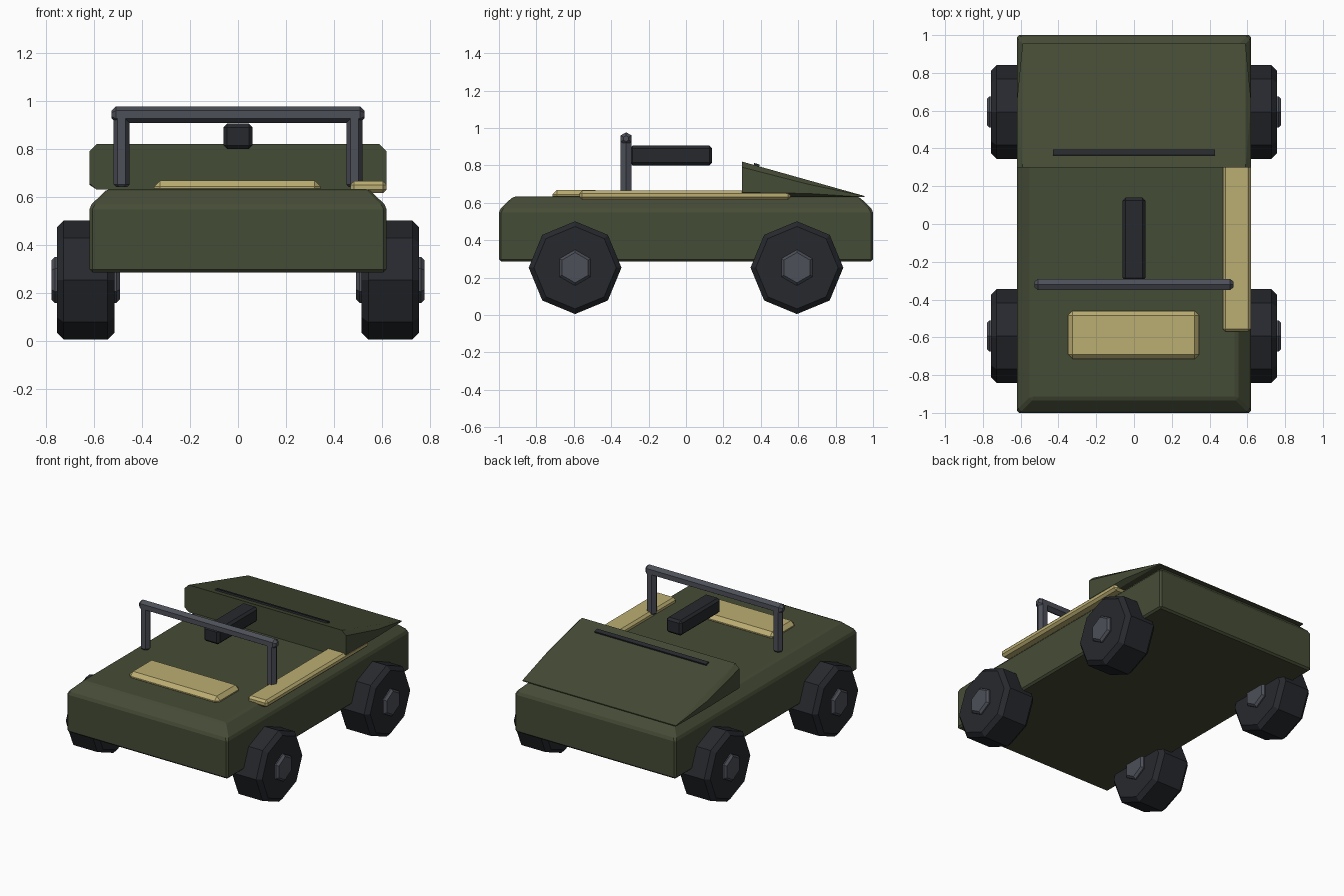
import bpy, bmesh, math
from mathutils import Matrix, Vector

if "Cube" in bpy.data.objects:
    bpy.data.objects.remove(bpy.data.objects["Cube"])


def material(name, rgb):
    m = bpy.data.materials.new(name)
    m.diffuse_color = (*rgb, 1)
    m.use_nodes = True
    m.node_tree.nodes["Principled BSDF"].inputs["Base Color"].default_value = m.diffuse_color
    return m


OLIVE = material("olive paint", (0.06, 0.072, 0.037))
TAN = material("tan padding", (0.5, 0.42, 0.17))
BLACK = material("dark rubber", (0.02, 0.022, 0.027))
STEEL = material("grey steel", (0.075, 0.08, 0.1))


def finish(name, bm, mat, bevel=0.0):
    bmesh.ops.recalc_face_normals(bm, faces=bm.faces)
    me = bpy.data.meshes.new(name)
    bm.to_mesh(me)
    bm.free()
    me.materials.append(mat)
    ob = bpy.data.objects.new(name, me)
    bpy.context.collection.objects.link(ob)
    if bevel:
        b = ob.modifiers.new("bevel", 'BEVEL')
        b.width = bevel
        b.segments = 1
        b.limit_method = 'ANGLE'
        b.angle_limit = math.radians(30)
    return ob


def box(name, lo, hi, mat, bevel=0.0):
    lo, hi = Vector(lo), Vector(hi)
    bm = bmesh.new()
    bmesh.ops.create_cube(bm, size=1, matrix=Matrix.Translation((lo + hi) / 2)
                          @ Matrix.Diagonal((*(hi - lo), 1)))
    return finish(name, bm, mat, bevel)


def prism(name, sides, r, length, centre, axis, mat, chamfer):
    """Low-poly cylinder with chamfered ends; a corner points up (x axis) or sideways (z axis)."""
    bm = bmesh.new()
    rings = []
    for x, rad in ((-length / 2, r - chamfer), (-length / 2 + chamfer, r),
                   (length / 2 - chamfer, r), (length / 2, r - chamfer)):
        ring = []
        for i in range(sides):
            a = 2 * math.pi * i / sides
            u, v = rad * math.sin(a), rad * math.cos(a)
            co = (x, u, v) if axis == 'X' else (v, u, x)
            ring.append(bm.verts.new(Vector(co) + Vector(centre)))
        rings.append(ring)
    for a, b in zip(rings, rings[1:]):
        for i in range(sides):
            j = (i + 1) % sides
            bm.faces.new((a[i], a[j], b[j], b[i]))
    bm.faces.new(rings[0])
    bm.faces.new(rings[-1])
    return finish(name, bm, mat)


def hull(name, points, mat, bevel=0.0):
    bm = bmesh.new()
    for p in points:
        bm.verts.new(p)
    bmesh.ops.convex_hull(bm, input=bm.verts)
    bmesh.ops.dissolve_limit(bm, angle_limit=0.01, verts=bm.verts, edges=bm.edges)
    return finish(name, bm, mat, bevel)


# Body tub with sloped shoulders
hull("body", [(sx * x, sy * y, z) for sx in (-1, 1) for sy in (-1, 1)
              for x, y, z in ((0.62, 1, 0.285), (0.62, 1, 0.56), (0.545, 0.925, 0.633))],
     OLIVE, 0.012)

# Wedge hood at the rear with chamfered sides
hull("hood", [(s * x, y, z) for s in (-1, 1) for x, y, z in (
    (0.59, 0.30, 0.63), (0.62, 0.30, 0.655), (0.62, 0.30, 0.79), (0.59, 0.30, 0.82),
    (0.62, 0.65, 0.65), (0.62, 0.65, 0.70), (0.59, 0.955, 0.63), (0.59, 0.955, 0.636))],
    OLIVE)

# Dark slot lying on the hood slope
slot = box("hood_slot", (-0.43, -0.015, -0.008), (0.43, 0.015, 0.008), BLACK)
slot.location = (0, 0.377, 0.801)
slot.rotation_euler.x = -math.atan2(0.184, 0.655)

# Padding: seat and one side board
box("seat", (-0.35, -0.715, 0.61), (0.345, -0.46, 0.668), TAN, 0.025)
box("side_board", (0.47, -0.57, 0.615), (0.62, 0.56, 0.665), TAN, 0.015)

# Roll bar
for s, side in ((-1, "left"), (1, "right")):
    prism(side + "_roll_post", 6, 0.034, 0.30, (s * 0.486, -0.32, 0.79), 'Z', STEEL, 0.012)
prism("roll_bar", 6, 0.034, 1.055, (0, -0.32, 0.943), 'X', STEEL, 0.018)

# Mounted beam behind the bar
box("mounted_beam", (-0.06, -0.30, 0.80), (0.06, 0.14, 0.905), BLACK, 0.015)

# Wheels and hubs
for s, side in ((-1, "left"), (1, "right")):
    for y, end in ((-0.593, "front"), (0.593, "rear")):
        c = (s * 0.636, y, 0.253)
        prism(f"{end}_{side}_wheel", 8, 0.248, 0.24, c, 'X', BLACK, 0.028)
        prism(f"{end}_{side}_hub", 6, 0.096, 0.286, c, 'X', STEEL, 0.015)
